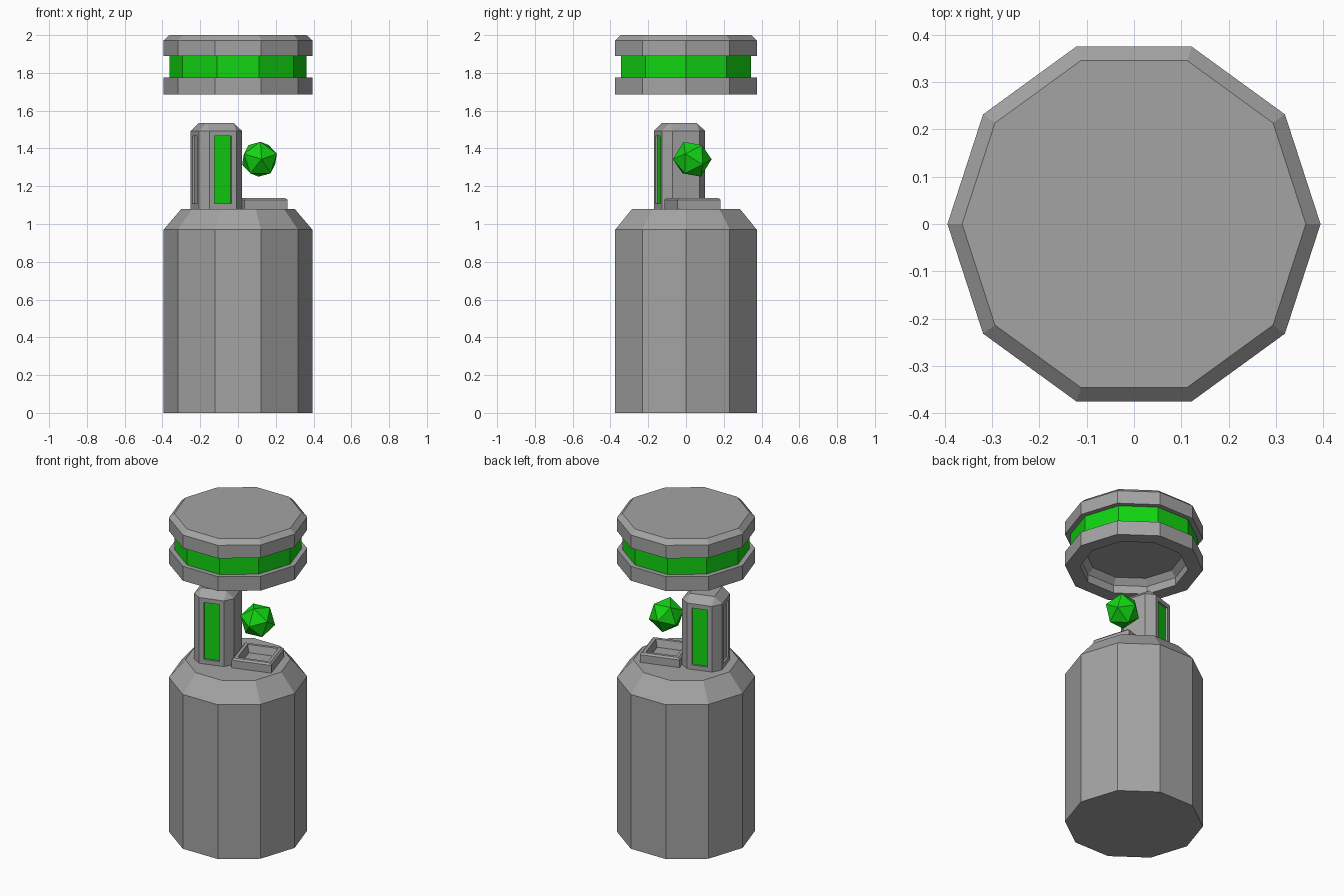
import bpy, bmesh, math
from mathutils import Matrix, Vector

cube = bpy.data.objects.get("Cube")
if cube:
    bpy.data.objects.remove(cube)


def material(name, rgb):
    m = bpy.data.materials.new(name)
    m.use_nodes = True
    m.diffuse_color = (*rgb, 1)
    bsdf = next(n for n in m.node_tree.nodes if n.type == 'BSDF_PRINCIPLED')
    bsdf.inputs["Base Color"].default_value = (*rgb, 1)
    return m


GREY = material("stone grey", (0.37, 0.37, 0.37))
GREEN = material("glowing green", (0.006, 0.66, 0.006))


def finish(bm, name, materials, matrix=Matrix()):
    mesh = bpy.data.meshes.new(name)
    bm.to_mesh(mesh)
    bm.free()
    for m in materials:
        mesh.materials.append(m)
    ob = bpy.data.objects.new(name, mesh)
    ob.matrix_world = matrix
    bpy.context.collection.objects.link(ob)
    return ob


def loft(rings, green_band=None):
    """Join rings of points with quads and cap both ends."""
    bm = bmesh.new()
    loops = [[bm.verts.new(p) for p in ring] for ring in rings]
    n = len(loops[0])
    for band, (low, high) in enumerate(zip(loops, loops[1:])):
        for i in range(n):
            j = (i + 1) % n
            f = bm.faces.new((low[i], low[j], high[j], high[i]))
            f.material_index = int(band == green_band)
    bm.faces.new(loops[0][::-1])
    bm.faces.new(loops[-1])
    bmesh.ops.remove_doubles(bm, verts=bm.verts[:], dist=1e-5)
    bmesh.ops.recalc_face_normals(bm, faces=bm.faces[:])
    return bm


def decagon(r, z):
    return [(r * math.cos(math.tau * i / 10), r * math.sin(math.tau * i / 10), z)
            for i in range(10)]


def cut_square(half, cut, z):
    """Square ring whose corners are cut off by the given amount."""
    a, b = half, half - cut
    return [(a, -b, z), (a, b, z), (b, a, z), (-b, a, z),
            (-a, b, z), (-a, -b, z), (-b, -a, z), (b, -a, z)]


# Ten-sided pedestal with a sloping shoulder
pedestal = [(0.394, 0), (0.394, 0.97), (0.30, 1.08)]
finish(loft([decagon(*p) for p in pedestal]), "pedestal", [GREY])

# Floating cap: hollow underside, green waist band, chamfered top
cap = [(0.275, 1.77), (0.308, 1.735), (0.308, 1.685), (0.394, 1.685),
       (0.394, 1.775), (0.363, 1.775), (0.363, 1.89), (0.394, 1.89),
       (0.394, 1.972), (0.363, 2.0)]
finish(loft([decagon(*p) for p in cap], green_band=5), "floating_cap", [GREY, GREEN])

# The tower and tray share a frame turned about the pedestal axis
turn = Matrix.Rotation(math.radians(17), 4, 'Z')
HALF, CUT = 0.119, 0.045

# Bevelled tower with recessed panels on three sides
bm = loft([cut_square(HALF, CUT, 1.08), cut_square(HALF, CUT, 1.493),
           cut_square(HALF - CUT, 0, 1.535)])
panels = [f for f in bm.faces if abs(f.normal.z) < 0.01 and f.calc_area() > 0.05
          and f.normal.x < 0.5]
bmesh.ops.inset_individual(bm, faces=panels, thickness=0.039)
bmesh.ops.inset_individual(bm, faces=panels, thickness=0.0005, depth=-0.012)
for f in panels:
    f.material_index = int(abs(f.normal.y) > 0.5)
finish(bm, "tower", [GREY, GREEN], turn @ Matrix.Translation((-0.12, 0, 0)))

# Shallow open tray
tray = [(HALF, 1.08), (HALF, 1.128), (HALF - 0.01, 1.138),
        (HALF - 0.028, 1.138), (HALF - 0.04, 1.092)]
finish(loft([cut_square(h, 0, z) for h, z in tray]), "tray", [GREY],
       turn @ Matrix.Translation((0.119, 0, 0)))

# Faceted gem hovering above the tray
bm = bmesh.new()
bmesh.ops.create_icosphere(bm, subdivisions=1, radius=0.103)
quarter = math.pi / 2
spin = (Matrix.Rotation(math.radians(6), 4, 'Z') @ Matrix.Rotation(quarter, 4, 'X')
        @ Matrix.Rotation(quarter, 4, 'Z'))
finish(bm, "floating_gem", [GREEN], Matrix.Translation(Vector((0.114, 0.033, 1.343))) @ spin)
